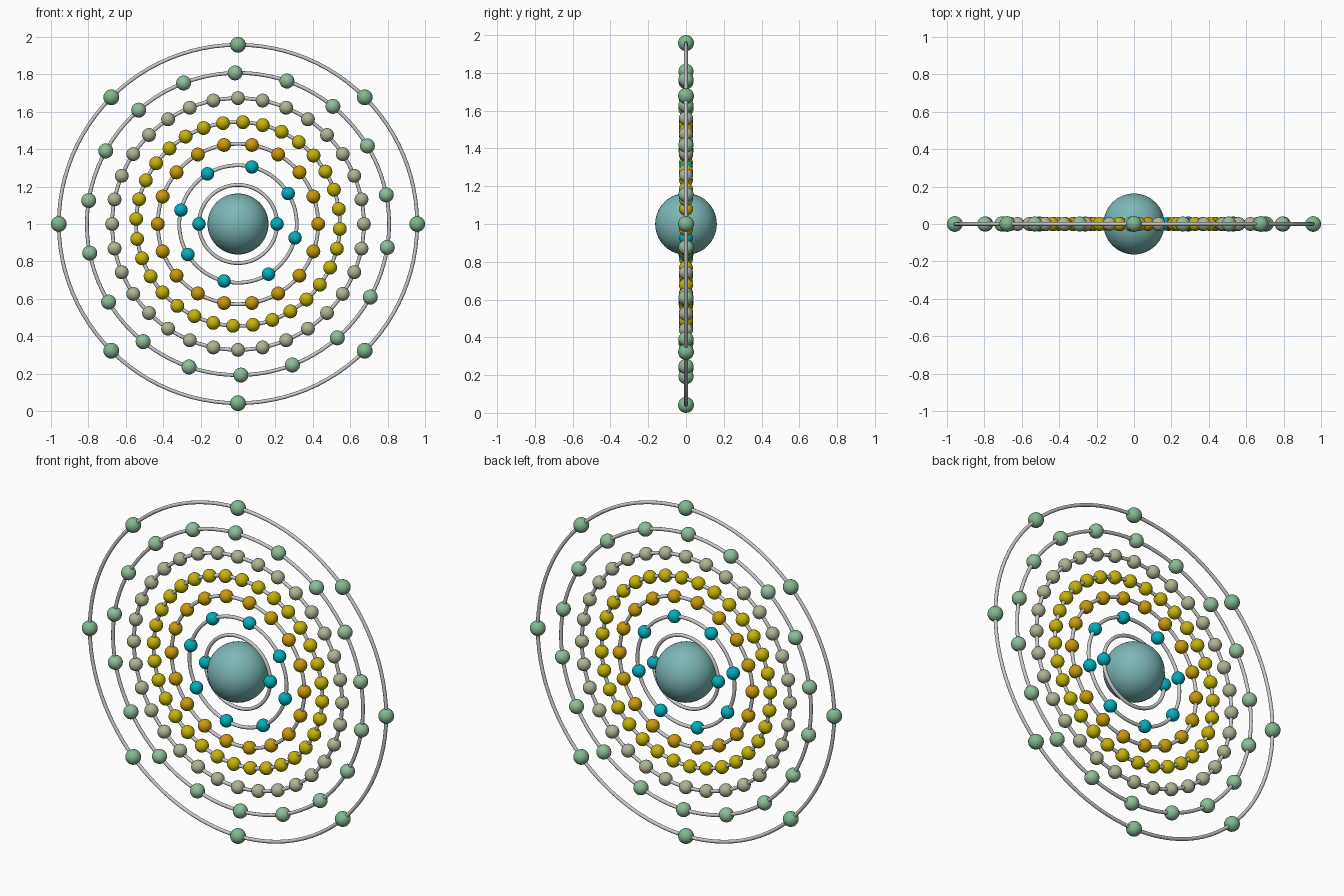
import bpy, bmesh
from math import cos, sin, pi, radians
from mathutils import Matrix, Vector

if "Cube" in bpy.data.objects:
    bpy.data.objects.remove(bpy.data.objects["Cube"])

CENTRE = Vector((0, 0, 1))
FACE_FRONT = Matrix.Rotation(pi / 2, 4, 'X')


def material(name, rgb):
    mat = bpy.data.materials.new(name)
    mat.diffuse_color = (*rgb, 1)
    mat.use_nodes = True
    mat.node_tree.nodes["Principled BSDF"].inputs["Base Color"].default_value = mat.diffuse_color
    return mat


def finish(bm, name, mat=None):
    mesh = bpy.data.meshes.new(name)
    for f in bm.faces:
        f.smooth = True
    bm.to_mesh(mesh)
    bm.free()
    if mat:
        mesh.materials.append(mat)
    obj = bpy.data.objects.new(name, mesh)
    obj.location = CENTRE
    bpy.context.collection.objects.link(obj)
    return obj


def balls(name, points, radius, mat, u=24, v=14):
    bm = bmesh.new()
    for p in points:
        bmesh.ops.create_uvsphere(bm, u_segments=u, v_segments=v, radius=radius,
                                  matrix=Matrix.Translation(p) @ FACE_FRONT)
    return finish(bm, name, mat)


def ring(name, radius, tube=0.01):
    bpy.ops.mesh.primitive_torus_add(major_radius=radius, minor_radius=tube,
                                     major_segments=96, minor_segments=12,
                                     location=CENTRE, rotation=(pi / 2, 0, 0))
    obj = bpy.context.object
    obj.name = name
    for p in obj.data.polygons:
        p.use_smooth = True


# Central nucleus
balls("nucleus", [Vector((0, 0, 0))], 0.163, material("nucleus_teal", (0.20, 0.48, 0.47)), 48, 32)

cyan = material("cyan", (0.0, 0.43, 0.51))
amber = material("amber", (0.58, 0.33, 0.003))
yellow = material("yellow", (0.55, 0.46, 0.003))
stone = material("stone", (0.43, 0.46, 0.30))
mint = material("mint", (0.28, 0.51, 0.33))
green = material("green", (0.22, 0.48, 0.28))

# Shells: ring radius, electron count, phase in degrees, electron radius, material
shells = [
    (0.209, 2, 0, 0.036, cyan),
    (0.314, 8, 31.3, 0.036, cyan),
    (0.429, 18, 0, 0.037, amber),
    (0.545, 32, -2.8, 0.037, yellow),
    (0.673, 32, 0, 0.037, stone),
    (0.808, 18, 11.1, 0.040, mint),
    (0.958, 8, 0, 0.042, green),
]

# Orbit rings with evenly spaced electrons, all in the upright plane
for i, (r, count, phase, size, mat) in enumerate(shells, 1):
    ring(f"orbit_ring_{i}", r)
    angles = [radians(phase) + 2 * pi * k / count for k in range(count)]
    balls(f"electrons_{i}", [Vector((r * cos(a), 0, r * sin(a))) for a in angles], size, mat)
